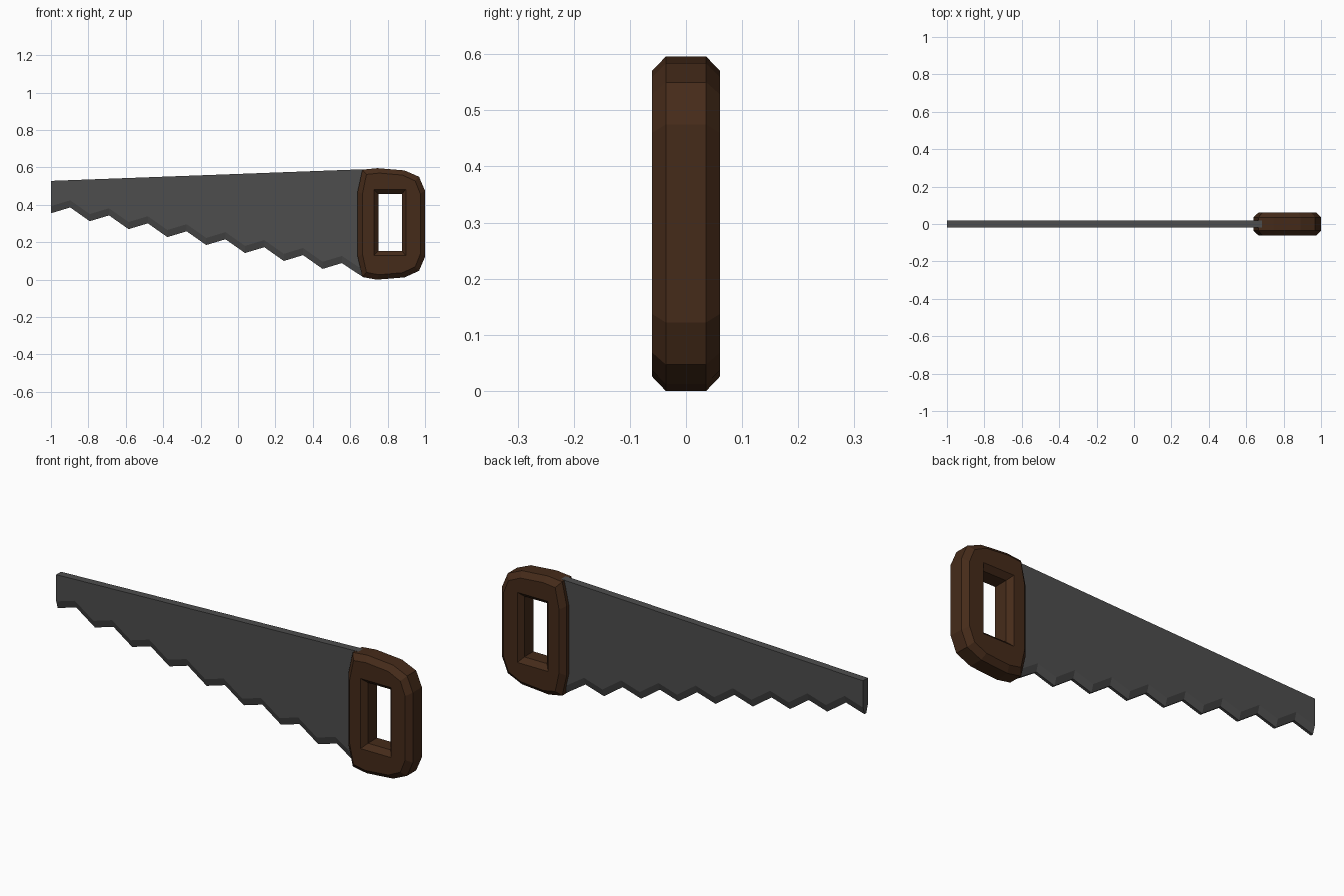
import bpy, bmesh

if "Cube" in bpy.data.objects:
    bpy.data.objects.remove(bpy.data.objects["Cube"])


def loft(name, rings, closed, color):
    """Skin equal-length rings of points into a flat-shaded solid."""
    bm = bmesh.new()
    vs = [[bm.verts.new(p) for p in r] for r in rings]
    n = len(rings[0])
    last = len(rings) if closed else len(rings) - 1
    for i in range(last):
        a, b = vs[i], vs[(i + 1) % len(rings)]
        for j in range(n):
            k = (j + 1) % n
            bm.faces.new((a[j], a[k], b[k], b[j]))
    if not closed:
        bm.faces.new(vs[0])
        bm.faces.new(vs[-1])
    bmesh.ops.remove_doubles(bm, verts=bm.verts, dist=1e-4)
    bmesh.ops.recalc_face_normals(bm, faces=bm.faces)
    me = bpy.data.meshes.new(name)
    bm.to_mesh(me)
    bm.free()
    ob = bpy.data.objects.new(name, me)
    bpy.context.collection.objects.link(ob)
    mat = bpy.data.materials.new(name + "_material")
    mat.diffuse_color = (*color, 1)
    mat.use_nodes = True
    mat.node_tree.nodes["Principled BSDF"].inputs["Base Color"].default_value = mat.diffuse_color
    me.materials.append(mat)


# Blade: cross-sections along x, with a ground bevel over the zigzag teeth
T, E, BEVEL = 0.019, 0.007, 0.038
teeth = []
for i in range(8):
    x, z = -1 + 0.2075 * i, 0.355 - 0.0425 * i
    teeth += [(x, z), (x + 0.103, z + 0.031)]
teeth.append((0.665, 0.016))
sections = []
for x, z in teeth:
    top = 0.528 + (x + 1) * 0.0372
    sections.append([(x, -T, top), (x, T, top), (x, T, z + BEVEL),
                     (x, E, z), (x, -E, z), (x, -T, z + BEVEL)])
# short tang hidden inside the handle
sections.append([(x + 0.035, y, z) for x, y, z in sections[-1]])
loft("blade", sections, False, (0.075, 0.075, 0.075))

# Handle: chamfered ring, three outline points per corner
outline = [(0.742, 0.0), (0.665, 0.014), (0.64, 0.122),
           (0.64, 0.473), (0.665, 0.588), (0.745, 0.596),
           (0.89, 0.584), (0.968, 0.55), (1.0, 0.475),
           (1.0, 0.122), (0.968, 0.047), (0.89, 0.012)]
CX, CZ = 0.82, 0.298


def scaled(sx, sz):
    return [(CX + (x - CX) * sx, CZ + (z - CZ) * sz) for x, z in outline]


def hole(x0, x1, z0, z1):
    corners = [(x0, z0), (x0, z1), (x1, z1), (x1, z0)]
    return [c for c in corners for _ in range(3)]


half = [(outline, 0.036), (scaled(0.86, 0.912), 0.061),
        (hole(0.726, 0.897, 0.129, 0.482), 0.061),
        (hole(0.75, 0.876, 0.153, 0.458), 0.036)]
front = [[(x, -y, z) for x, z in pts] for pts, y in half]
back = [[(x, y, z) for x, z in pts] for pts, y in reversed(half)]
loft("handle", front + back, True, (0.06, 0.024, 0.01))
